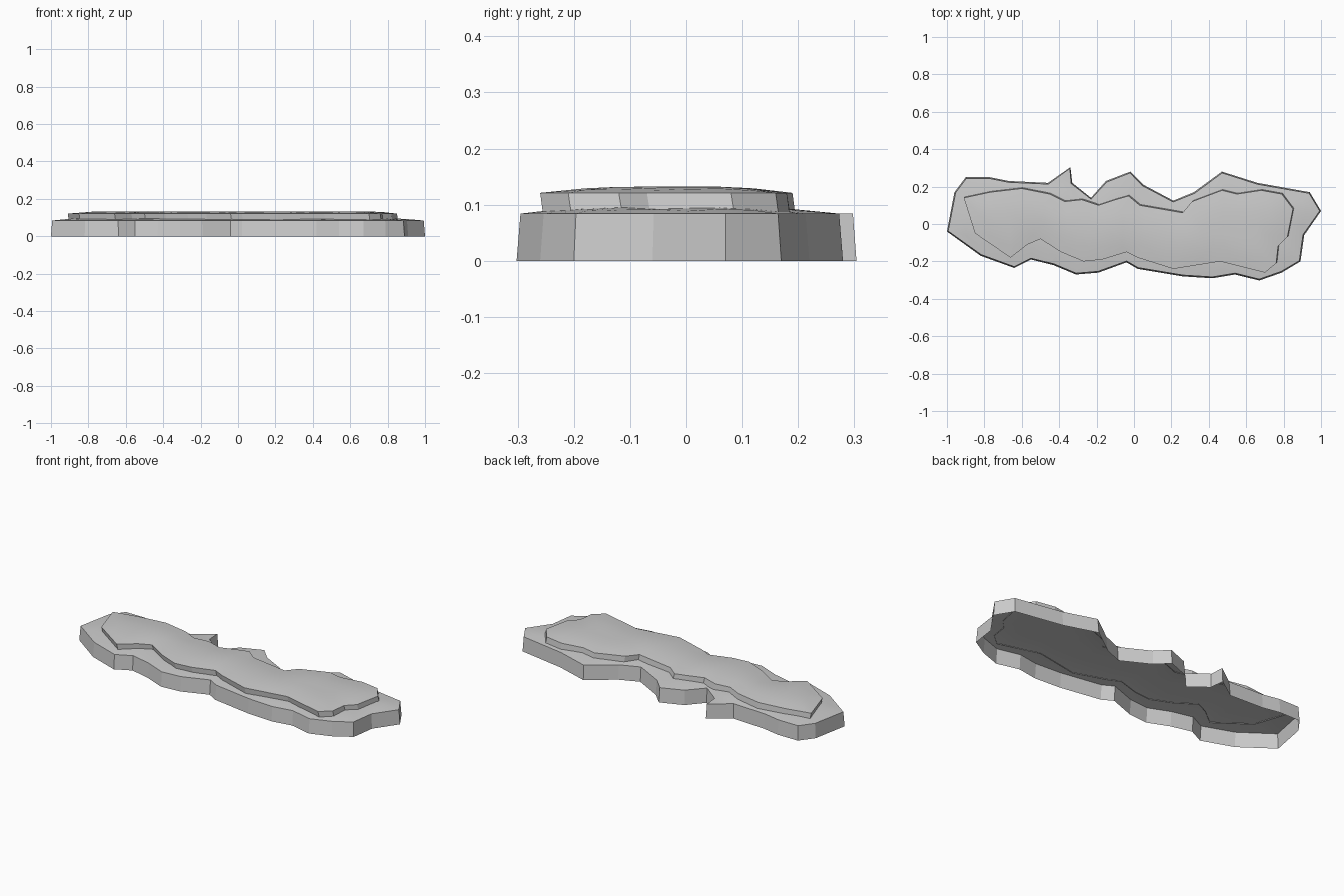
import bpy
import bmesh
import math
from mathutils import Vector
from mathutils.geometry import delaunay_2d_cdt, intersect_point_line

cube = bpy.data.objects.get("Cube")
if cube:
    bpy.data.objects.remove(cube)

stone = bpy.data.materials.new("pale grey stone")
stone.use_nodes = True
GREY = (0.6, 0.6, 0.6, 1)
stone.diffuse_color = GREY
stone.node_tree.nodes["Principled BSDF"].inputs["Base Color"].default_value = GREY

# Plan outlines in hundredths of a unit, clockwise from the left end
LOWER = """-100 -4  -96 17  -90 25  -77 25  -67 23  -46 22  -34 30.4  -33 22  -23 14
-15 23  -2 28  5 21  21 12.5  32 17  47 28  66 22  94 17  100 7  91 -6  89 -20
79 -26  67 -30.2  54 -27  42 -29  26 -28  2 -24  -4 -20.5  -19 -26  -31 -27
-43 -22  -55 -19  -64 -23.5  -82 -17"""
UPPER = """-91 14  -77 17  -60 19  -45 16  -37 12  -28 13  -19 10  -10 13  -3 15
3 10  26 6  31 12  47 18  55 16  68 18  79 16  85 8  82 -7  77 -12  76 -21
70 -26  46 -20  21 -24  2 -18  -4 -15  -17 -19  -27 -20  -39 -15  -50 -8
-57 -11  -66 -18  -85 -5"""
STEP = 0.06


def outline(text):
    n = [float(word) / 100 for word in text.split()]
    return [Vector(pair) for pair in zip(n[::2], n[1::2])]


def inset(points, amount):
    """Move every corner inward along the bisector of its neighbours."""
    result = []
    for i, p in enumerate(points):
        before = (p - points[i - 1]).normalized()
        after = (points[(i + 1) % len(points)] - p).normalized()
        along = (before + after).normalized()
        result.append(p + Vector((along.y, -along.x)) * amount)
    return result


def edge_distance(p, points):
    best = math.inf
    for i, a in enumerate(points):
        b = points[i - 1]
        foot, t = intersect_point_line(p, a, b)
        nearest = a.lerp(b, min(1, max(0, t)))
        best = min(best, (p - nearest.to_3d().to_2d()).length)
    return best


def dome(p, points, rim_z):
    """Height of a gently swelling surface that starts at an outline."""
    t = min(1, edge_distance(p, points) / 0.13)
    return rim_z + 0.011 * math.sin(t * math.pi / 2)


def tier(name, low, low_heights, rim, rim_z):
    """Flat-sided wall under a smooth domed top, open underneath."""
    bm = bmesh.new()
    bottom = [bm.verts.new((p.x, p.y, z)) for p, z in zip(low, low_heights)]
    top = [bm.verts.new((p.x, p.y, rim_z)) for p in rim]
    for i in range(len(low)):
        bm.faces.new((bottom[i], bottom[i - 1], top[i - 1], top[i]))

    grid = [Vector((i * STEP, j * STEP)) for i in range(-16, 17) for j in range(-5, 6)]
    grid = [p for p in grid if edge_distance(p, rim) > STEP / 2]
    loop = list(range(len(rim)))[::-1]
    points, _, faces, *_ = delaunay_2d_cdt(rim + grid, [], [loop], 1, 1e-5)
    surface = [bm.verts.new((p.x, p.y, dome(p, rim, rim_z))) for p in points]
    for corners in faces:
        face = bm.faces.new([surface[i] for i in corners])
        face.smooth = True
        face.normal_update()
        if face.normal.z < 0:
            face.normal_flip()
    bmesh.ops.remove_doubles(bm, verts=bm.verts[:], dist=0.0005)

    mesh = bpy.data.meshes.new(name)
    bm.to_mesh(mesh)
    bm.free()
    mesh.materials.append(stone)
    bpy.context.collection.objects.link(bpy.data.objects.new(name, mesh))


# Lower tier, its wall leaning slightly inward
foot = outline(LOWER)
shoulder = inset(foot, 0.007)
tier("lower_tier", foot, [0] * len(foot), shoulder, 0.084)

# Upper tier, sunk a little into the lower one
crown = outline(UPPER)
base = [p + Vector((0.005, 0.005)) for p in crown]
tier("upper_tier", base, [dome(p, shoulder, 0.080) for p in base], crown, 0.121)
